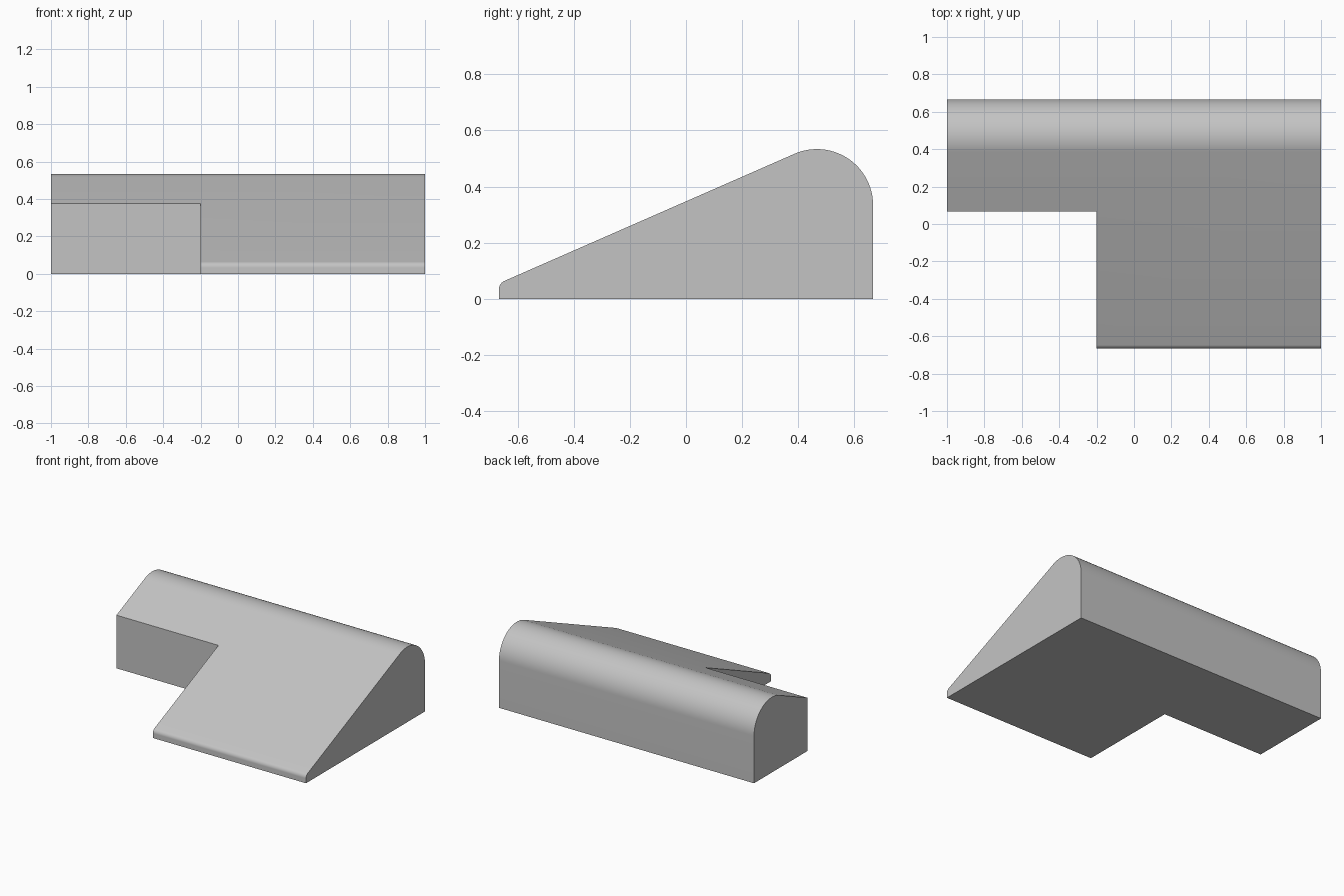
import bpy
import bmesh
from math import asin, atan2, cos, hypot, pi, radians, sin

cube = bpy.data.objects.get("Cube")
if cube:
    bpy.data.objects.remove(cube, do_unlink=True)

grey = bpy.data.materials.new("plain grey")
grey.use_nodes = True
colour = (0.55, 0.55, 0.55, 1)
grey.diffuse_color = colour
grey.node_tree.nodes["Principled BSDF"].inputs["Base Color"].default_value = colour

# Side profile: a ramp tangent to a small nose arc and a large ridge arc
HALF_Y = 2 / 3
RIDGE_R, RIDGE_Z = 0.2, 1 / 3
NOSE_R, NOSE_Z = 1 / 30, 1 / 30
ridge_y, nose_y = HALF_Y - RIDGE_R, NOSE_R - HALF_Y
dy, dz = ridge_y - nose_y, RIDGE_Z - NOSE_Z
slope = atan2(dz, dy) + asin((RIDGE_R - NOSE_R) / hypot(dy, dz))
normal = pi / 2 + slope


def arc(y, z, radius, start, end, steps):
    angles = [start + (end - start) * i / steps for i in range(steps + 1)]
    return [(y + radius * cos(a), z + radius * sin(a)) for a in angles]


profile = [(-HALF_Y, 0), (HALF_Y, 0)]
profile += arc(ridge_y, RIDGE_Z, RIDGE_R, 0, normal, 32)
profile += arc(nose_y, NOSE_Z, NOSE_R, normal, pi, 12)


def extrude_x(name, points, x0, x1):
    bm = bmesh.new()
    face = bm.faces.new([bm.verts.new((x0, y, z)) for y, z in points])
    made = bmesh.ops.extrude_face_region(bm, geom=[face])
    moved = [g for g in made["geom"] if isinstance(g, bmesh.types.BMVert)]
    bmesh.ops.translate(bm, verts=moved, vec=(x1 - x0, 0, 0))
    bmesh.ops.recalc_face_normals(bm, faces=bm.faces)
    mesh = bpy.data.meshes.new(name)
    bm.to_mesh(mesh)
    bm.free()
    mesh.materials.append(grey)
    obj = bpy.data.objects.new(name, mesh)
    bpy.context.collection.objects.link(obj)
    return obj


# Full-width wedge with its front right corner cut away
wedge = extrude_x("wedge_body", profile, -1, 1)
notch = extrude_x("notch_cutter", [(-1, -1), (1 / 15, -1), (1 / 15, 1), (-1, 1)], -2, -0.2)
notch.hide_render = True
cut = wedge.modifiers.new("corner notch", "BOOLEAN")
cut.operation = "DIFFERENCE"
cut.solver = "EXACT"
cut.object = notch

bpy.ops.object.select_all(action="DESELECT")
wedge.select_set(True)
bpy.context.view_layer.objects.active = wedge
bpy.ops.object.modifier_apply(modifier=cut.name)
bpy.data.objects.remove(notch, do_unlink=True)
bpy.ops.object.shade_smooth_by_angle(angle=radians(20))
